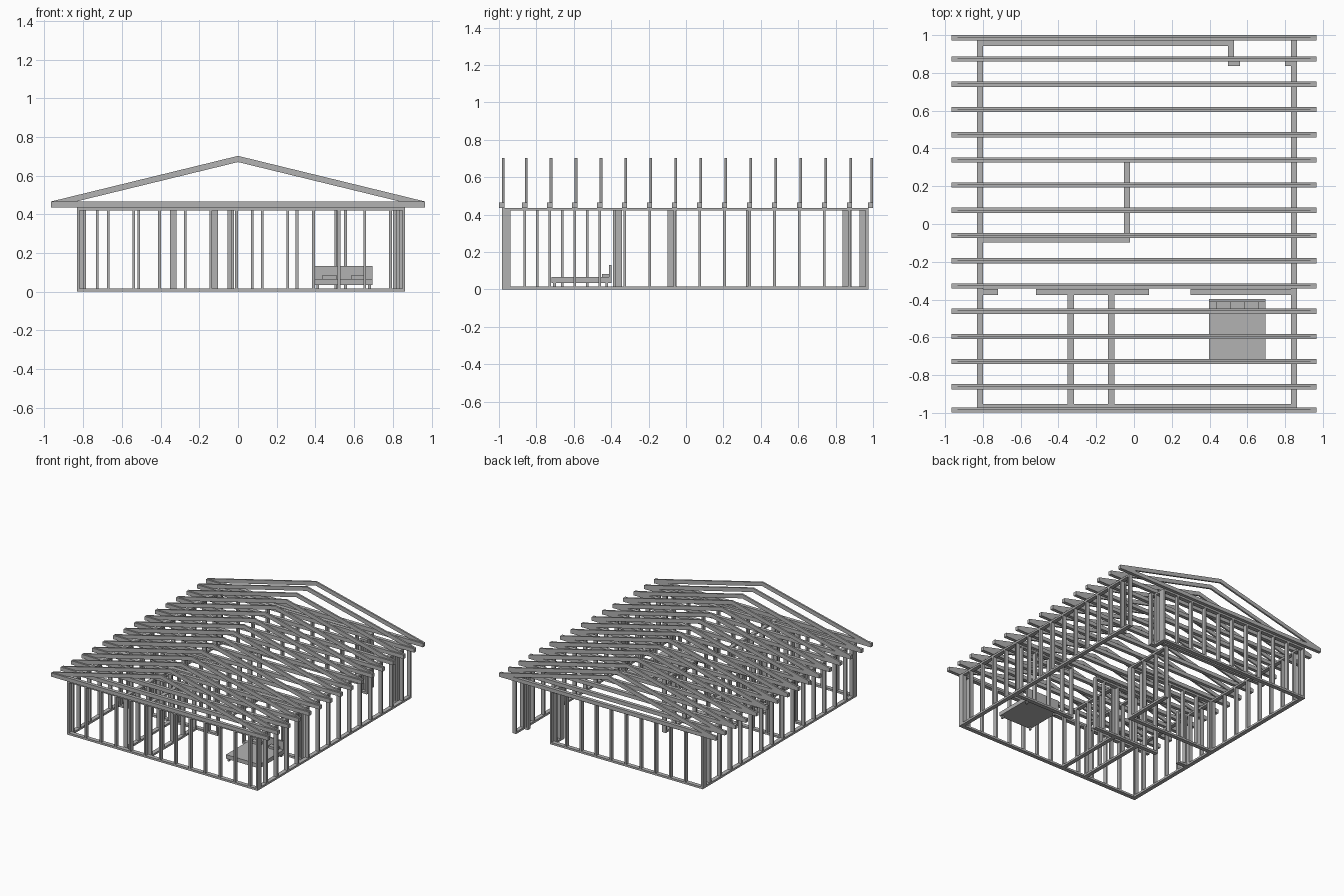
import bpy, bmesh

cube = bpy.data.objects.get("Cube")
if cube:
    bpy.data.objects.remove(cube, do_unlink=True)

GREY = (0.45, 0.45, 0.45, 1.0)
timber = bpy.data.materials.new("timber_grey")
timber.use_nodes = True
timber.diffuse_color = GREY
timber.node_tree.nodes["Principled BSDF"].inputs["Base Color"].default_value = GREY

T = 0.033          # wall thickness
S = 0.014          # stud and plate thickness
PLATE = 0.016      # top of the bottom plate
HEAD = 0.421       # underside of the top plate
EAVE = 0.436       # top of the walls


def box(bm, x, y, z):
    """Add a box from three (low, high) pairs."""
    v = bmesh.ops.create_cube(bm, size=1)["verts"]
    for p in v:
        for i, (lo, hi) in enumerate((x, y, z)):
            p.co[i] = lo if p.co[i] < 0 else hi


def finish(bm, name):
    bmesh.ops.recalc_face_normals(bm, faces=bm.faces[:])
    mesh = bpy.data.meshes.new(name)
    bm.to_mesh(mesh)
    bm.free()
    mesh.materials.append(timber)
    obj = bpy.data.objects.new(name, mesh)
    bpy.context.scene.collection.objects.link(obj)
    return obj


def wall(name, along, across, a, b, grid=()):
    """Framed wall from a to b along an axis: two plates, end studs, grid studs."""
    bm = bmesh.new()
    side = (across - T / 2, across + T / 2)

    def piece(lo, hi, z):
        if along == "x":
            box(bm, (lo, hi), side, z)
        else:
            box(bm, side, (lo, hi), z)

    piece(a, b, (0, PLATE))
    piece(a, b, (HEAD, EAVE))
    inner = [c for c in grid if a + 1.6 * S < c < b - 1.6 * S]
    for c in [a + S / 2, b - S / 2] + inner:
        piece(c - S / 2, c + S / 2, (PLATE, HEAD))
    return finish(bm, name)


# Shared stud grids
STEP = 0.1335
xs = [-0.671 + 0.1326 * k for k in range(12)]
ys = [-0.862 + STEP * k for k in range(14)]
ys_half = [y + STEP / 2 for y in ys]

# Outer walls
L, R, F, B = -0.832, 0.864, -0.985, 0.975
wall("front_wall", "x", F + T / 2, L, R, xs)
wall("right_wall", "y", L + T / 2, F + T, B - T, ys)
wall("left_wall", "y", R - T / 2, F + T, B, ys)
wall("back_wall", "x", B - T / 2, L, 0.53, xs)

# Recessed entry
wall("entry_return_wall", "y", 0.514, 0.87, B - T)
wall("entry_inner_stub", "x", 0.853, 0.498, 0.562)
wall("entry_outer_stub", "x", 0.853, 0.80, R - T)

# Cross partition with two door gaps
wall("partition_right", "x", -0.36, L + T, -0.72, xs)
wall("partition_middle", "x", -0.36, -0.52, 0.08, xs)
wall("partition_left", "x", -0.36, 0.298, R - T, xs)

# Closet walls and inner room
for i, x in enumerate((-0.335, -0.121)):
    wall(f"closet_wall_{i + 1}", "y", x, F + T, -0.36 - T / 2, ys_half)
wall("inner_room_front", "x", -0.082, L + T, -0.021, xs)
wall("inner_room_side", "y", -0.037, -0.065, 0.334, ys)

# Roof trusses: a bottom chord and a pair of rafters on its back half
END, W = 0.967, 0.0275
for i, y in enumerate([-0.985] + ys + [0.986]):
    bm = bmesh.new()
    box(bm, (-END, END), (y - W / 2, y + W / 2), (EAVE, 0.466))
    half = [(0, 0.67), (0.956, 0.437), (END, 0.437), (END, 0.466), (0, 0.702)]
    for s in (-1, 1):
        face = bm.faces.new([bm.verts.new((s * x, y, z)) for x, z in half])
        ext = bmesh.ops.extrude_face_region(bm, geom=[face])["geom"]
        moved = [g for g in ext if isinstance(g, bmesh.types.BMVert)]
        bmesh.ops.translate(bm, verts=moved, vec=(0, W / 2, 0))
    finish(bm, f"roof_truss_{i + 1}")

# Bed
BX = (0.397, 0.695)
bm = bmesh.new()
box(bm, BX, (-0.72, -0.412), (0.034, 0.066))
finish(bm, "bed_mattress")

bm = bmesh.new()
box(bm, BX, (-0.412, -0.398), (0.034, 0.132))
finish(bm, "bed_headboard")

bm = bmesh.new()
for x in (0.435, 0.585):
    box(bm, (x, x + 0.076), (-0.45, -0.412), (0.066, 0.084))
finish(bm, "bed_pillows")

bm = bmesh.new()
for x in (0.405, 0.673):
    for y in (-0.71, -0.43):
        box(bm, (x, x + 0.014), (y, y + 0.014), (0.012, 0.034))
finish(bm, "bed_legs")
